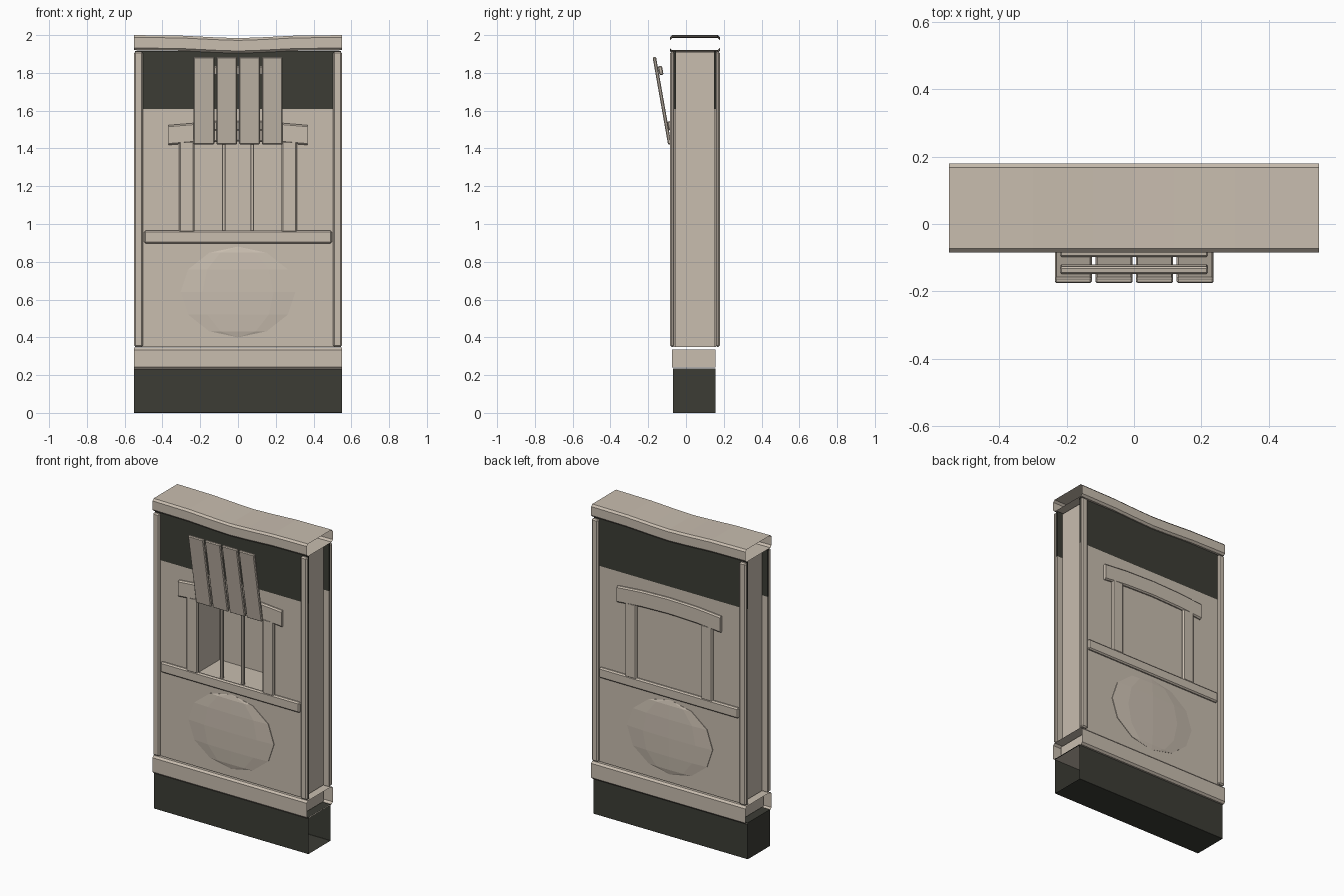
import bpy, bmesh, math

cube = bpy.data.objects.get("Cube")
if cube:
    bpy.data.objects.remove(cube, do_unlink=True)


def material(name, rgb):
    m = bpy.data.materials.new(name)
    m.use_nodes = True
    m.diffuse_color = (*rgb, 1)
    bsdf = next(n for n in m.node_tree.nodes if n.type == 'BSDF_PRINCIPLED')
    bsdf.inputs["Base Color"].default_value = (*rgb, 1)
    bsdf.inputs["Roughness"].default_value = 0.9
    return m


STONE = material("warm beige", (0.58, 0.51, 0.43))
DARK = material("dark olive grey", (0.045, 0.046, 0.036))

FRONT, BACK = -0.065, 0.16      # wall faces
OUT_F, OUT_B = -0.085, 0.18     # trim faces
MID = (FRONT + BACK) / 2


def add(name, bm, mat, bevel=0):
    bmesh.ops.recalc_face_normals(bm, faces=bm.faces)
    me = bpy.data.meshes.new(name)
    bm.to_mesh(me)
    bm.free()
    me.materials.append(mat)
    ob = bpy.data.objects.new(name, me)
    bpy.context.scene.collection.objects.link(ob)
    if bevel:
        mod = ob.modifiers.new("bevel", 'BEVEL')
        mod.width = bevel
        mod.segments = 1
    return ob


def box(name, xs, ys, zs, mat=STONE, bevel=0, tilt=0):
    size = [b - a for a, b in (xs, ys, zs)]
    bm = bmesh.new()
    bmesh.ops.create_cube(bm, size=1)
    bmesh.ops.scale(bm, vec=size, verts=bm.verts)
    ob = add(name, bm, mat, bevel)
    ob.location = [(a + b) / 2 for a, b in (xs, ys, zs)]
    ob.rotation_euler.x = tilt
    return ob


def loft(name, stations, ys, zs, c, mat=STONE, ends=(False, False)):
    """Chamfered section swept along x; stations are (x, z offset)."""
    (y0, y1), (z0, z1) = ys, zs
    section = [(y0 + c, z0), (y1 - c, z0), (y1, z0 + c), (y1, z1 - c),
               (y1 - c, z1), (y0 + c, z1), (y0, z1 - c), (y0, z0 + c)]
    bm = bmesh.new()
    rings = [[bm.verts.new((x, y, z + dz)) for y, z in section] for x, dz in stations]
    for a, b in zip(rings, rings[1:]):
        for i in range(8):
            j = (i + 1) % 8
            bm.faces.new((a[i], a[j], b[j], b[i]))
    for ring, closed in zip((rings[0], rings[-1]), ends):
        if closed:
            bm.faces.new(ring)
    return add(name, bm, mat)


# Hollow base, lower beam and sagging top cap
loft("base", [(-0.55, 0), (0.55, 0)], (-0.07, 0.157), (0, 0.235), 0.001, DARK, (True, False))
loft("lower_beam", [(-0.55, 0), (0.55, 0)], (OUT_F, OUT_B), (0.23, 0.345), 0.012)
box("lower_beam_core", (-0.5, 0.5), (-0.075, 0.155), (0.24, 0.335))
loft("top_cap", [(-0.55, 0), (-0.3, -0.003), (-0.12, -0.012), (0, -0.016),
                 (0.12, -0.012), (0.3, -0.003), (0.55, 0)],
     (OUT_F, OUT_B), (1.92, 2.0), 0.012)

# Wall core around the window recess
WX, WZ0, WZ1 = 0.235, 0.96, 1.44
core = (FRONT + 0.012, BACK - 0.012)
skin_front = (FRONT, FRONT + 0.012)
skin_back = (BACK - 0.012, BACK)
for label, ys, half in (("wall_core", core, 0.505), ("front_panel", skin_front, 0.545)):
    top = 1.91 if label == "wall_core" else 1.61
    box(label + "_lower", (-half, half), ys, (0.35, WZ0))
    box(label + "_upper", (-half, half), ys, (WZ1, top))
    for side, s in (("right", -1), ("left", 1)):
        box(label + "_" + side, sorted((s * WX, s * half)), ys, (WZ0, WZ1))
box("back_panel", (-0.545, 0.545), skin_back, (0.35, 1.61))
for label, ys in (("front", skin_front), ("back", skin_back)):
    box(label + "_dark_band", (-0.545, 0.545), ys, (1.61, 1.915), DARK)

# Trim repeated on both faces
for face, ys, wall in (("front", (OUT_F, FRONT + 0.004), FRONT),
                       ("back", (BACK - 0.004, OUT_B), BACK)):
    for side, s in (("right", -1), ("left", 1)):
        box(f"{face}_{side}_corner_strip", sorted((s * 0.503, s * 0.55)), ys, (0.35, 1.912), bevel=0.008)
        box(f"{face}_{side}_window_post", sorted((s * 0.23, s * 0.312)), ys, (0.955, 1.44), bevel=0.008)
    box(f"{face}_ledge", (-0.497, 0.497), ys, (0.898, 0.965), bevel=0.008)
    loft(f"{face}_lintel", [(-0.368, -0.012), (-0.2, 0.002), (0, 0.008),
                            (0.2, 0.002), (0.368, -0.012)],
         ys, (1.43, 1.535), 0.008, STONE, (True, True))
    # Shallow faceted swelling under the ledge
    bm = bmesh.new()
    bmesh.ops.create_uvsphere(bm, u_segments=10, v_segments=6, radius=1)
    bmesh.ops.scale(bm, vec=(0.32, 0.016, 0.24), verts=bm.verts)
    add(f"{face}_wall_bulge", bm, STONE).location = (0, wall, 0.64)

# Thin window bars
for side, s in (("right", -1), ("left", 1)):
    box(f"{side}_window_bar", (s * 0.075 - 0.01, s * 0.075 + 0.01),
        (-0.065, -0.045), (WZ0, WZ1), bevel=0.004)

# Tilted shutter of four planks with battens behind
TILT = math.radians(10)
for i in range(4):
    x = -0.18 + i * 0.1205
    box(f"shutter_plank_{i + 1}", (x - 0.055, x + 0.055), (-0.136, -0.118),
        (1.418, 1.888), bevel=0.005, tilt=TILT)
for label, y, z in (("upper", -0.134, 1.813), ("lower", -0.084, 1.52)):
    box(f"{label}_shutter_batten", (-0.22, 0.22), (y - 0.011, y + 0.011),
        (z - 0.024, z + 0.024), bevel=0.005, tilt=TILT)
